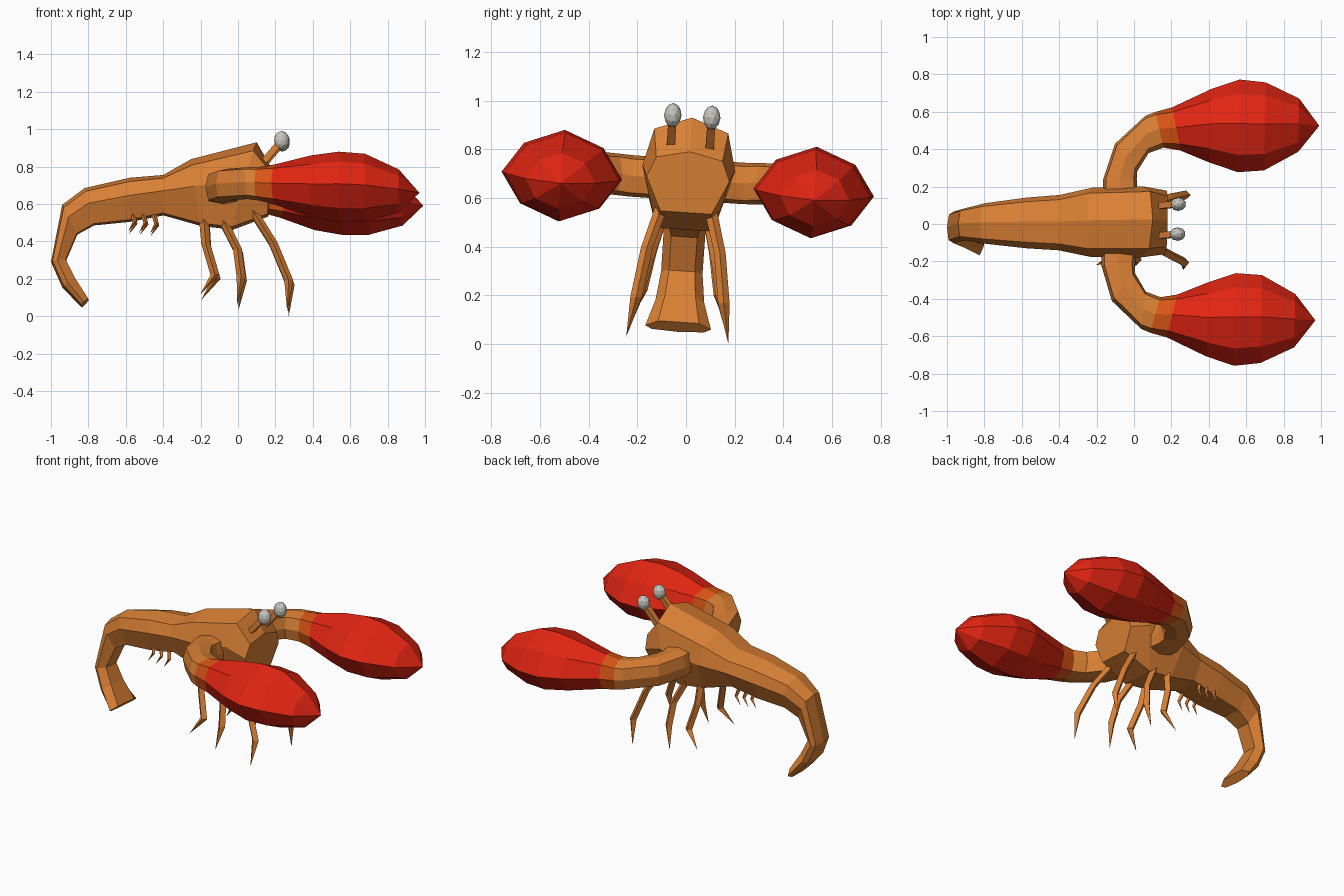
import bpy, bmesh, math
from mathutils import Vector

if "Cube" in bpy.data.objects:
    bpy.data.objects.remove(bpy.data.objects["Cube"])


def material(name, rgb):
    m = bpy.data.materials.new(name)
    m.diffuse_color = (*rgb, 1)
    m.use_nodes = True
    m.node_tree.nodes["Principled BSDF"].inputs["Base Color"].default_value = m.diffuse_color
    return m


SHELL = material("shell_orange", (0.70, 0.215, 0.035))
COLLAR = material("collar_orange", (0.70, 0.09, 0.008))
RED = material("claw_red", (0.75, 0.018, 0.006))
EYE = material("eye_grey", (0.58, 0.56, 0.52))


def lean(p):
    """Slight roll and yaw shared by the whole animal."""
    x, y, z = p
    return Vector((x + 0.02 * y, y + 0.067 * (z - 0.55), z - 0.067 * y))


def finish(name, bm, mats):
    for v in bm.verts:
        v.co = lean(v.co)
    bmesh.ops.recalc_face_normals(bm, faces=bm.faces[:])
    me = bpy.data.meshes.new(name)
    bm.to_mesh(me)
    bm.free()
    for m in mats:
        me.materials.append(m)
    ob = bpy.data.objects.new(name, me)
    bpy.context.collection.objects.link(ob)
    return ob


def loft(name, rings, mats, band_mat=None, tip=None):
    """Skin a list of rings; optional pointed end and material per band."""
    bm = bmesh.new()
    loops = [[bm.verts.new(p) for p in r] for r in rings]
    n = len(rings[0])
    for i, (a, b) in enumerate(zip(loops, loops[1:])):
        for k in range(n):
            f = bm.faces.new((a[k], a[(k + 1) % n], b[(k + 1) % n], b[k]))
            f.material_index = band_mat[i] if band_mat else 0
    bm.faces.new(loops[0])
    if tip:
        t = bm.verts.new(tip)
        for k in range(n):
            f = bm.faces.new((loops[-1][k], loops[-1][(k + 1) % n], t))
            f.material_index = band_mat[-1] if band_mat else 0
    else:
        bm.faces.new(loops[-1])
    return finish(name, bm, mats)


# Body and curled tail: top x, top z, bottom x, bottom z, half width
SECTION = [(0, 1), (0.8, 0.88), (1, 0.55), (0.62, 0),
           (-0.62, 0), (-1, 0.55), (-0.8, 0.88)]
BODY = [(0.18, 0.79, 0.16, 0.54, 0.17), (0.10, 0.93, -0.03, 0.47, 0.19),
        (-0.25, 0.84, -0.20, 0.49, 0.185), (-0.40, 0.755, -0.40, 0.545, 0.148),
        (-0.58, 0.74, -0.58, 0.51, 0.135), (-0.82, 0.685, -0.77, 0.49, 0.108),
        (-0.94, 0.595, -0.86, 0.44, 0.086), (-1.0, 0.29, -0.92, 0.30, 0.085),
        (-0.94, 0.155, -0.87, 0.20, 0.10), (-0.84, 0.05, -0.80, 0.09, 0.135)]
rings = []
for xt, zt, xb, zb, w in BODY:
    rings.append([(xb + (xt - xb) * h, w * s, zb + (zt - zb) * h) for s, h in SECTION])
loft("body_and_tail", rings, [SHELL])

# Arm and claw: outer x, y; inner x, y; centre z; half height; corner fullness
ARM = [(-0.17, 0.12, 0.02, 0.12, 0.675, 0.085, 0.82),
       (-0.17, 0.23, 0.01, 0.23, 0.675, 0.085, 0.82),
       (-0.11, 0.42, 0.01, 0.27, 0.68, 0.085, 0.82),
       (0.05, 0.57, 0.07, 0.37, 0.68, 0.085, 0.82),
       (0.10, 0.59, 0.15, 0.40, 0.675, 0.09, 0.80),
       (0.19, 0.615, 0.24, 0.385, 0.67, 0.11, 0.74),
       (0.40, 0.715, 0.40, 0.32, 0.66, 0.165, 0.66),
       (0.55, 0.765, 0.55, 0.27, 0.657, 0.188, 0.66),
       (0.69, 0.75, 0.69, 0.28, 0.652, 0.182, 0.66),
       (0.87, 0.665, 0.87, 0.38, 0.635, 0.115, 0.68)]
for side, label in ((-1, "front"), (1, "back")):
    rings = []
    for xo, yo, xi, yi, zc, h, full in ARM:
        ring = []
        for k in range(8):
            c, s = math.cos(k * math.pi / 4), math.sin(k * math.pi / 4)
            if k % 2:
                c, s = math.copysign(full, c), math.copysign(full, s)
            ring.append(((xo + xi) / 2 + c * (xo - xi) / 2,
                         side * ((yo + yi) / 2 + c * (yo - yi) / 2), zc + s * h))
        rings.append(ring)
    loft(label + "_arm_and_claw", rings, [SHELL, COLLAR, RED],
         [0, 0, 0, 0, 1, 2, 2, 2, 2, 2], (0.98, side * 0.52, 0.625))


def limb(name, path, widths, side):
    """Four-sided tapering limb along a path, ending in a point."""
    rings = []
    for (x, y, z), w in zip(path, widths):
        rings.append([(x + dx * w, side * (y + dy * w), z)
                      for dx, dy in ((1, 0), (0, 1), (-1, 0), (0, -1))])
    x, y, z = path[-1]
    loft(name, rings, [SHELL], tip=(x, side * y, z))


LEGS = [[(0.08, 0.10, 0.56), (0.19, 0.15, 0.385), (0.275, 0.18, 0.18), (0.267, 0.21, 0.015)],
        [(-0.08, 0.10, 0.51), (0.00, 0.14, 0.35), (0.02, 0.17, 0.20), (0.0, 0.20, 0.05)],
        [(-0.18, 0.10, 0.51), (-0.17, 0.13, 0.38), (-0.12, 0.16, 0.21), (-0.20, 0.19, 0.10)]]
for side, label in ((-1, "front"), (1, "back")):
    # Walking legs
    for i, path in enumerate(LEGS):
        limb(f"{label}_leg_{i + 1}", path, (0.026, 0.024, 0.024), side)
    # Small swimming legs under the tail
    for i in range(3):
        x = -0.565 + 0.058 * i
        z = 0.55 - 0.005 * i
        limb(f"{label}_swimmer_{i + 1}",
             [(x, 0.08, z), (x + 0.015, 0.095, z - 0.05), (x - 0.02, 0.10, z - 0.105)],
             (0.014, 0.011), side)
    # Eye stalk
    stalk = []
    for x, z, w in ((0.13, 0.81, 0.017), (0.215, 0.91, 0.017)):
        stalk.append([(x + a * w * 0.7, side * 0.08 + b * w, z - a * w * 0.7)
                      for a, b in ((1, 1), (1, -1), (-1, -1), (-1, 1))])
    loft(label + "_eye_stalk", stalk, [SHELL])
    # Eye
    bm = bmesh.new()
    bmesh.ops.create_icosphere(bm, subdivisions=2, radius=1)
    for v in bm.verts:
        v.co = (0.235 + v.co.x * 0.042, side * 0.08 + v.co.y * 0.036, 0.935 + v.co.z * 0.05)
    finish(label + "_eye", bm, [EYE])
